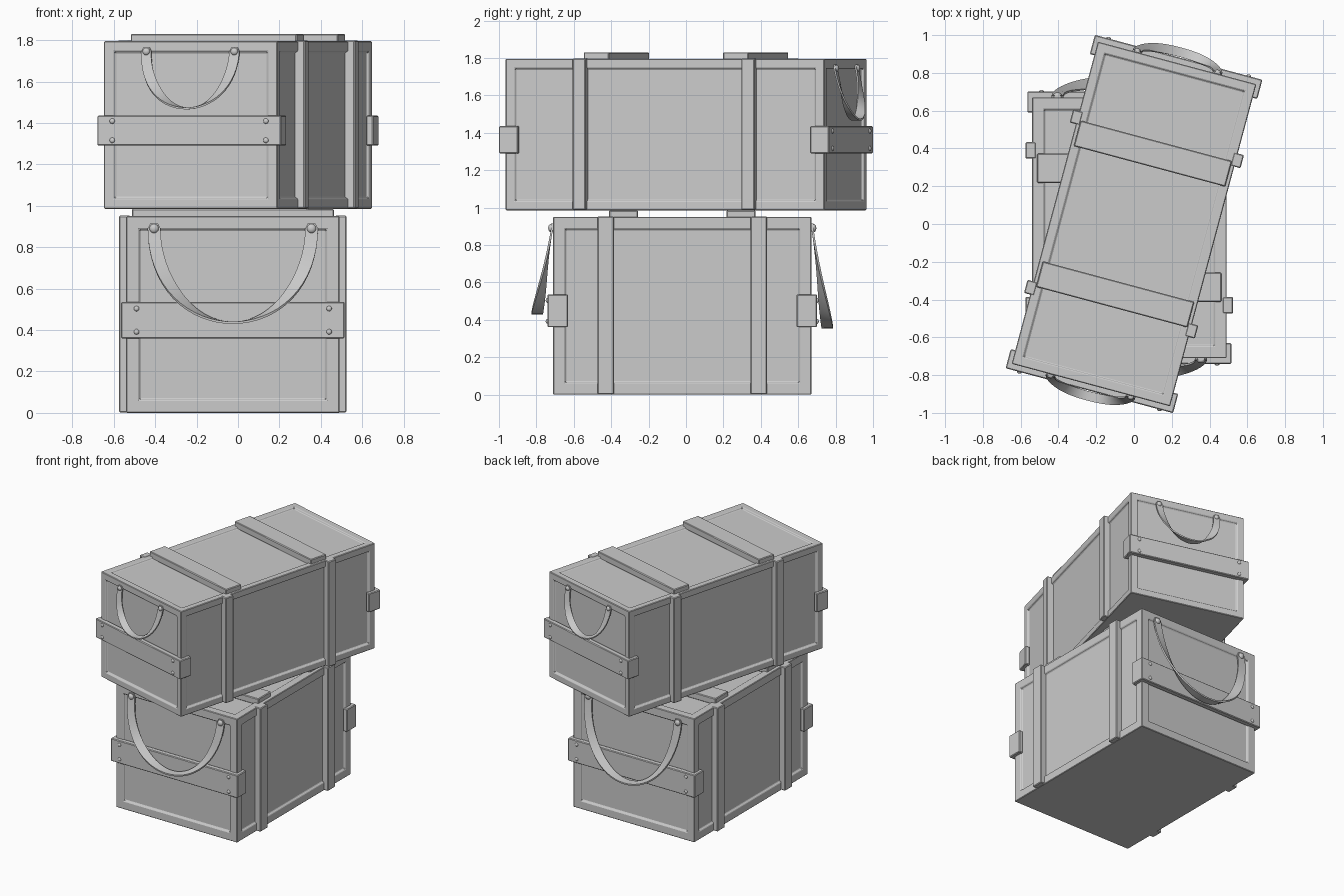
import bpy, bmesh
from math import sin, cos, pi, radians
from mathutils import Matrix, Vector

cube = bpy.data.objects.get("Cube")
if cube:
    bpy.data.objects.remove(cube, do_unlink=True)

grey = bpy.data.materials.new("plain grey")
grey.use_nodes = True
TONE = (0.6, 0.6, 0.6, 1)
grey.diffuse_color = TONE
grey.node_tree.nodes["Principled BSDF"].inputs["Base Color"].default_value = TONE


def finish(bm, name, frame, bevel=0.0, smooth=False):
    """Turn a bmesh into a placed object."""
    bmesh.ops.recalc_face_normals(bm, faces=bm.faces)
    mesh = bpy.data.meshes.new(name)
    bm.to_mesh(mesh)
    bm.free()
    mesh.materials.append(grey)
    if smooth:
        mesh.shade_smooth()
        mesh.set_sharp_from_angle(angle=radians(40))
    obj = bpy.data.objects.new(name, mesh)
    bpy.context.collection.objects.link(obj)
    obj.matrix_world = frame
    if bevel:
        mod = obj.modifiers.new("soft_edges", 'BEVEL')
        mod.width = bevel
        mod.segments = 1
        mod.limit_method = 'ANGLE'
    return obj


def add_box(bm, size, centre):
    place = Matrix.Translation(centre) @ Matrix.Diagonal((*size, 1))
    bmesh.ops.create_cube(bm, size=1, matrix=place)


def box(name, size, centre, frame, bevel=0.005):
    bm = bmesh.new()
    add_box(bm, size, centre)
    finish(bm, name, frame, bevel)


def body(name, w, l, h, border, frame):
    """Crate box with a sunken panel on every face but the bottom."""
    bm = bmesh.new()
    add_box(bm, (w, l, h), (0, 0, h / 2))
    bm.normal_update()
    panels = [f for f in bm.faces if f.normal.z > -0.5]
    bmesh.ops.inset_individual(bm, faces=panels, thickness=border)
    bmesh.ops.inset_individual(bm, faces=panels, thickness=0.008, depth=-0.014)
    finish(bm, name, frame, 0.004)


def end_plank(name, w, l, z0, z1, side, out, wrap, s, frame):
    """U-shaped plank wrapped round one end of the crate."""
    x0, x1 = w / 2, w / 2 + side
    y0, y1 = l / 2, l / 2 + out
    half = [(x1, y1), (x1, y1 - wrap), (x0 - 0.01, y1 - wrap), (x0 - 0.01, y0 - 0.01)]
    outline = half + [(-x, y) for x, y in reversed(half)]
    bm = bmesh.new()
    face = bm.faces.new([bm.verts.new((x, s * y, z0)) for x, y in outline])
    top = bmesh.ops.extrude_face_region(bm, geom=[face])["geom"]
    bmesh.ops.translate(bm, verts=[v for v in top if isinstance(v, bmesh.types.BMVert)],
                        vec=(0, 0, z1 - z0))
    finish(bm, name, frame, 0.005)


def rivet(name, pos, r, frame):
    bm = bmesh.new()
    bmesh.ops.create_uvsphere(bm, u_segments=16, v_segments=10, radius=r,
                              matrix=Matrix.Translation(pos) @ Matrix.Diagonal((1, 0.7, 1, 1)))
    finish(bm, name, frame, smooth=True)


def handle(name, a, drop, z, wall, reach, width, s, frame):
    """Hanging strap: flat on the wall at its ends, twisted level at the bottom."""
    out = Vector((0, s, 0))
    thick = width * 0.18
    steps = 32
    bm = bmesh.new()
    rings = []
    for i in range(-1, steps + 2):
        t = pi * min(max(i, 0), steps) / steps
        fall = drop * sin(t) if 0 <= i <= steps else -width * 0.4
        pos = Vector((-a * cos(t), s * (wall + thick / 2 + reach * max(fall, 0) / drop), z - fall))
        inward = Vector((drop * cos(t), 0, a * sin(t))).normalized()
        twist = pi / 2 * sin(t) ** 2
        across = (inward * cos(twist) - out * sin(twist)) * width / 2
        normal = (out * cos(twist) + inward * sin(twist)) * thick / 2
        if not 0 <= i <= steps:
            across *= 0.6
        rings.append([bm.verts.new(pos + p * across + q * normal)
                      for p, q in ((1, 1), (-1, 1), (-1, -1), (1, -1))])
    for r0, r1 in zip(rings, rings[1:]):
        for k in range(4):
            bm.faces.new((r0[k], r0[k - 1], r1[k - 1], r1[k]))
    bm.faces.new(rings[0])
    bm.faces.new(rings[-1])
    finish(bm, name, frame, smooth=True)
    for e in (-1, 1):
        rivet(name + "_rivet", (e * a, s * (wall + thick), z), width * 0.36, frame)


def crate(tag, w, l, h, border, frame, plank_z, wrap, strap_y, strap_w,
          lid_y, lid_size, grip, drops):
    body(tag + "_body", w, l, h, border, frame)
    for s, end, drop in zip((-1, 1), ("front", "back"), drops):
        # end plank with four rivets
        end_plank(f"{tag}_{end}_plank", w, l, *plank_z, 0.025, 0.031, wrap, s, frame)
        mid, rise = sum(plank_z) / 2, (plank_z[1] - plank_z[0]) * 0.32
        for ex in (-1, 1):
            for ez in (-1, 1):
                rivet(f"{tag}_{end}_plank_rivet",
                      (ex * (w / 2 - 0.05), s * (l / 2 + 0.031), mid + ez * rise), 0.013, frame)
        # hanging handle
        a, z, reach, width = grip
        handle(f"{tag}_{end}_handle", a, drop, z, l / 2, reach, width, s, frame)
        # lid batten and side straps
        box(f"{tag}_{end}_lid_batten", (*lid_size, 0.05), (0, s * lid_y, h + 0.01), frame)
        for ex, side in ((-1, "right"), (1, "left")):
            box(f"{tag}_{end}_{side}_strap", (0.055, strap_w, h),
                (ex * (w / 2 + 0.0065), s * strap_y, h / 2 + 0.002), frame)


# lower crate, square on; upper crate, longer and turned
crate("lower_crate", 1.03, 1.38, 0.95, 0.088, Matrix.Translation((-0.025, -0.02, 0)),
      (0.36, 0.535), 0.11, 0.41, 0.088, 0.315, (0.975, 0.155),
      (0.38, 0.89, 0.08, 0.062), (0.455, 0.53))
crate("upper_crate", 0.868, 1.765, 0.81, 0.07,
      Matrix.Translation((0, 0, 0.985)) @ Matrix.Rotation(radians(-15), 4, 'Z'),
      (0.305, 0.45), 0.105, 0.467, 0.072, 0.386, (0.83, 0.14),
      (0.22, 0.76, 0.055, 0.05), (0.275, 0.275))
